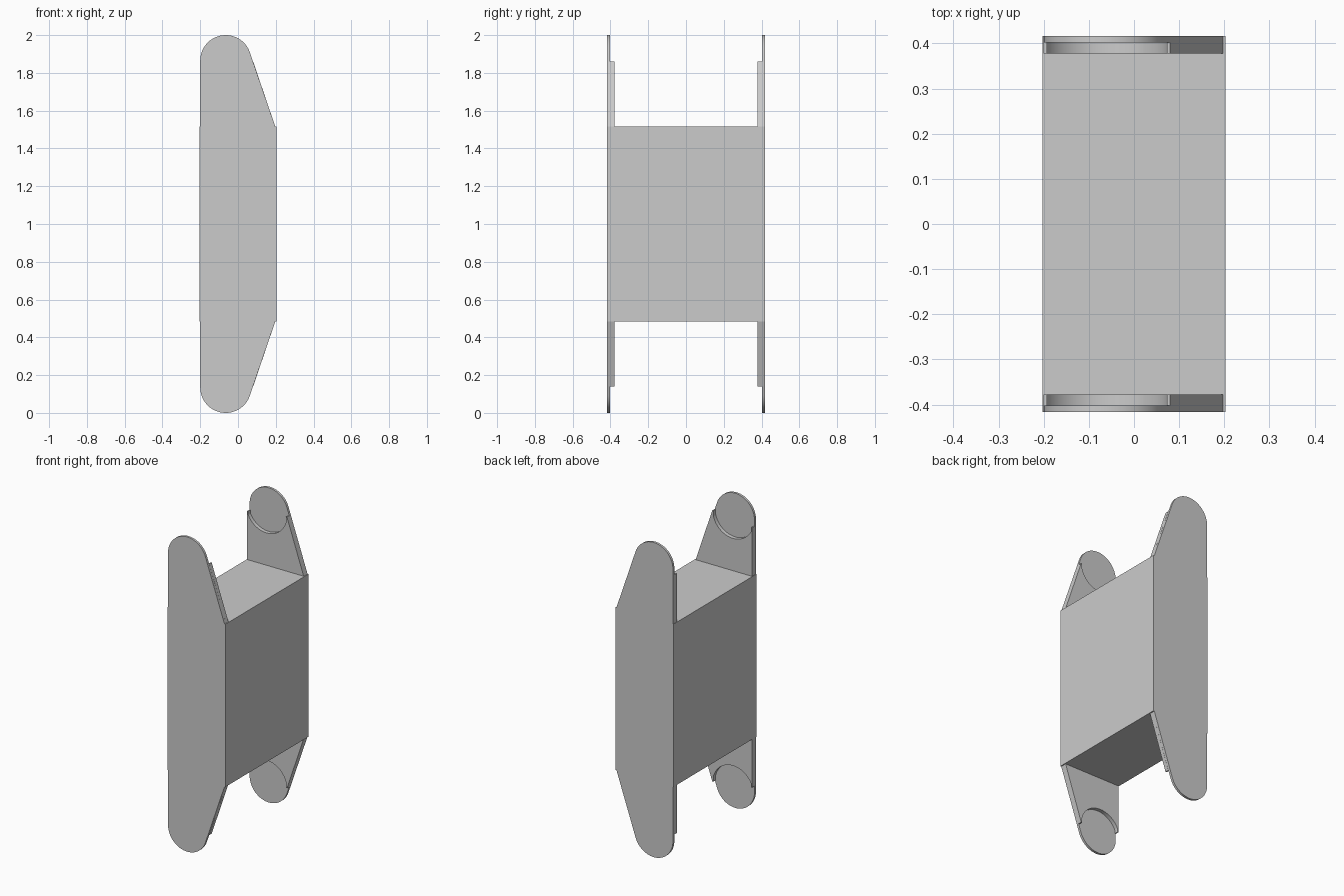
import bpy
import bmesh
from math import sin, cos, sqrt, radians

cube = bpy.data.objects.get("Cube")
if cube:
    bpy.data.objects.remove(cube, do_unlink=True)

# One plain grey for everything
grey = bpy.data.materials.new("plain grey")
grey.use_nodes = True
colour = (0.6, 0.6, 0.6, 1)
grey.diffuse_color = colour
grey.node_tree.nodes["Principled BSDF"].inputs["Base Color"].default_value = colour

MID = 1.0                      # height of the mirror plane
BODY_X, BODY_Y, BODY_H = 0.203, 0.417, 0.517
SKIN_Y, INNER_Y = 0.402, 0.378
EAR_X, EAR_Z, EAR_R = -0.065, 0.865, 0.135   # rounded ear end, above MID
RECESS_R = 0.1425


def prism(name, outline, y0, y1, flip=1):
    """Extrude an (x, height above MID) outline from y0 to y1."""
    bm = bmesh.new()
    near = [bm.verts.new((x, y0, MID + flip * z)) for x, z in outline]
    far = [bm.verts.new((x, y1, MID + flip * z)) for x, z in outline]
    bm.faces.new(near)
    bm.faces.new(far)
    n = len(outline)
    for i in range(n):
        j = (i + 1) % n
        bm.faces.new((near[i], near[j], far[j], far[i]))
    bmesh.ops.recalc_face_normals(bm, faces=bm.faces)
    mesh = bpy.data.meshes.new(name)
    bm.to_mesh(mesh)
    bm.free()
    obj = bpy.data.objects.new(name, mesh)
    bpy.context.collection.objects.link(obj)
    mesh.materials.append(grey)
    bpy.ops.object.select_all(action="DESELECT")
    obj.select_set(True)
    bpy.context.view_layer.objects.active = obj
    bpy.ops.object.shade_smooth_by_angle(angle=radians(30))
    return obj


def arc(radius, start, end, steps):
    angles = [radians(start + (end - start) * i / steps) for i in range(steps + 1)]
    return [(EAR_X + radius * cos(a), EAR_Z + radius * sin(a)) for a in angles]


# Central block
prism("body", [(-BODY_X, -BODY_H), (BODY_X, -BODY_H),
               (BODY_X, BODY_H), (-BODY_X, BODY_H)], -BODY_Y, BODY_Y)

# Ear outline: straight back edge, sloped front edge, round end
foot = [(-0.2, BODY_H), (0.197, BODY_H)]
ear = foot + arc(EAR_R, 18.5, 180, 32)

# Thicker inner layer, scooped out around the round end
left_tip, right_tip = (-0.2, 0.825), (0.08, 0.861)
left_in, right_in = -0.193, 0.073


def scoop_z(x):
    return EAR_Z - sqrt(RECESS_R ** 2 - (x - EAR_X) ** 2)


scoop = [p for p in arc(RECESS_R, 0, -180, 40)
         if left_in < p[0] < right_in]
web = (foot + [right_tip, (right_in, right_tip[1]), (right_in, scoop_z(right_in))]
       + scoop + [(left_in, scoop_z(left_in)), (left_in, left_tip[1]), left_tip])

for side, s in (("front", -1), ("back", 1)):
    for level, flip in (("upper", 1), ("lower", -1)):
        prism(f"{side}_{level}_ear", ear, s * SKIN_Y, s * BODY_Y, flip)
        prism(f"{side}_{level}_ear_web", web, s * INNER_Y, s * SKIN_Y, flip)
